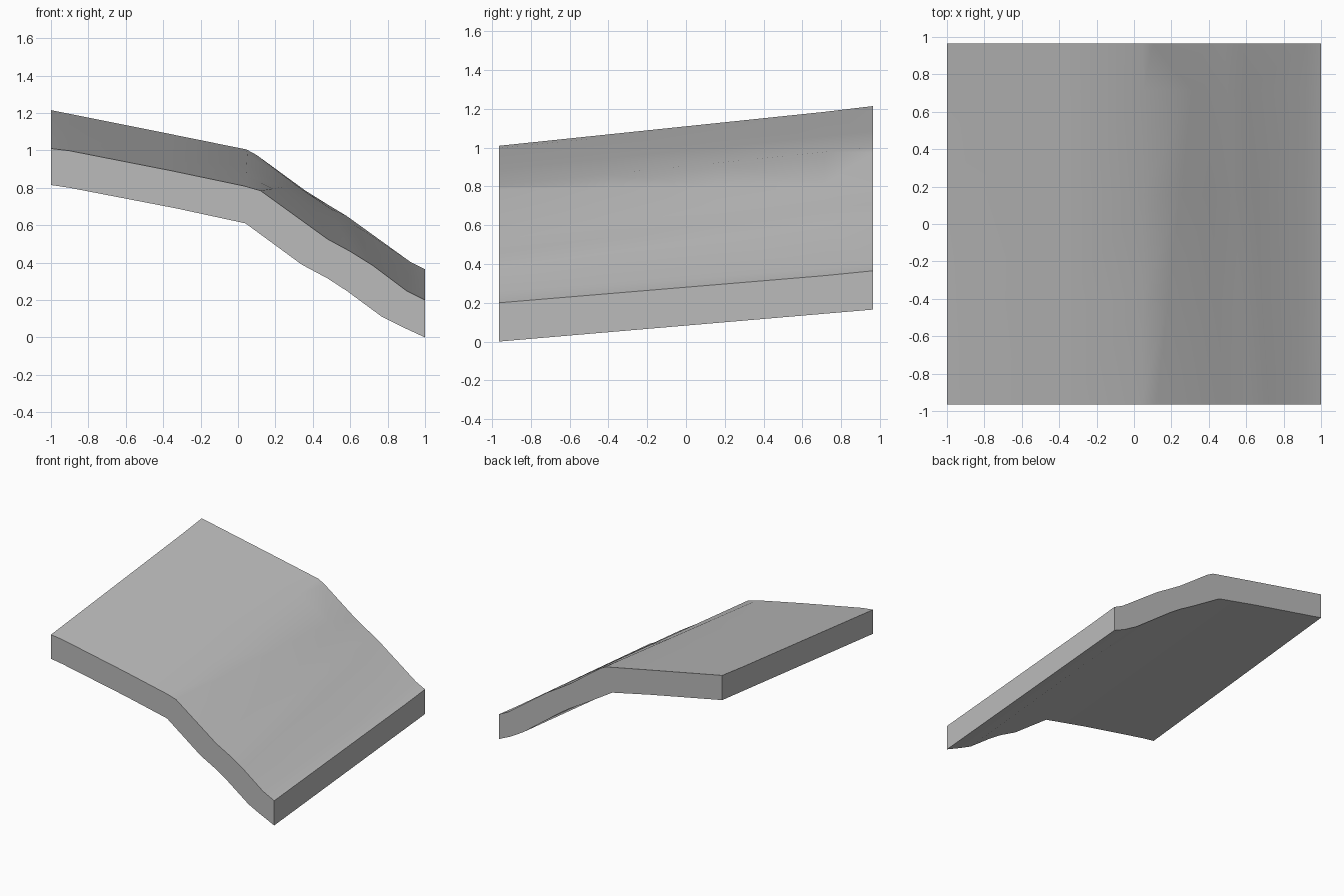
import bpy
import bmesh
from math import radians

if "Cube" in bpy.data.objects:
    bpy.data.objects.remove(bpy.data.objects["Cube"], do_unlink=True)

HALF_DEPTH = 0.965

# Cross-sections (x, z) of the sloping surface, matched point for point
TOP_FRONT = [(-1, 1.01), (-.9, .998), (-.35, .89), (.04, .808), (.12, .785),
             (.48, .525), (.6, .46), (.72, .385), (.9, .25), (1, .2)]
TOP_INNER = [(-1, 1.185), (-.9, 1.168), (-.35, 1.06), (.05, .978), (.31, .815),
             (.38, .765), (.5, .685), (.61, .61), (.915, .38), (1, .34)]
TOP_BACK = [(-1, 1.215), (-.9, 1.195), (-.35, 1.085), (.045, 1.005), (.1, .975),
            (.36, .785), (.48, .71), (.58, .65), (.92, .405), (1, .365)]
LOW_FRONT = [(-1, .815), (-.9, .8), (-.33, .69), (.04, .61), (.34, .39),
             (.48, .315), (.58, .25), (.77, .11), (.87, .06), (1, 0)]
LOW_BACK = [(-1, 1.015), (-.9, .995), (-.35, .885), (-.015, .812), (.24, .655),
            (.36, .585), (.45, .525), (.785, .277), (.9, .21), (1, .165)]


def blend(a, b, t):
    return [(p[0] + (q[0] - p[0]) * t, p[1] + (q[1] - p[1]) * t) for p, q in zip(a, b)]


# Sections from front to back: (depth fraction, top outline, underside outline)
sections = []
for t in (0, .29, .58, .87):
    sections.append((t, blend(TOP_FRONT, TOP_INNER, t / .87), blend(LOW_FRONT, LOW_BACK, t)))
sections.append((1, TOP_BACK, LOW_BACK))

# Loft the closed rings into a solid slab
bm = bmesh.new()
rings = []
for t, top, low in sections:
    y = HALF_DEPTH * (2 * t - 1)
    rings.append([bm.verts.new((x, y, z)) for x, z in top + low[::-1]])
for a, b in zip(rings, rings[1:]):
    n = len(a)
    for i in range(n):
        j = (i + 1) % n
        bm.faces.new((a[i], a[j], b[j], b[i]))

# Close the front and back with strips between top and underside
for ring in (rings[0], rings[-1]):
    n = len(ring)
    for i in range(n // 2 - 1):
        bm.faces.new((ring[i], ring[i + 1], ring[n - 2 - i], ring[n - 1 - i]))
bmesh.ops.recalc_face_normals(bm, faces=bm.faces)

mesh = bpy.data.meshes.new("sloping_ground_slab")
bm.to_mesh(mesh)
bm.free()
slab = bpy.data.objects.new("sloping_ground_slab", mesh)
bpy.context.collection.objects.link(slab)

# Plain grey material
grey = bpy.data.materials.new("plain grey")
grey.use_nodes = True
colour = (.5, .5, .5, 1)
grey.diffuse_color = colour
grey.node_tree.nodes["Principled BSDF"].inputs["Base Color"].default_value = colour
mesh.materials.append(grey)

# Soft slope, crisp rim
bpy.ops.object.select_all(action='DESELECT')
slab.select_set(True)
bpy.context.view_layer.objects.active = slab
bpy.ops.object.shade_smooth_by_angle(angle=radians(30))
